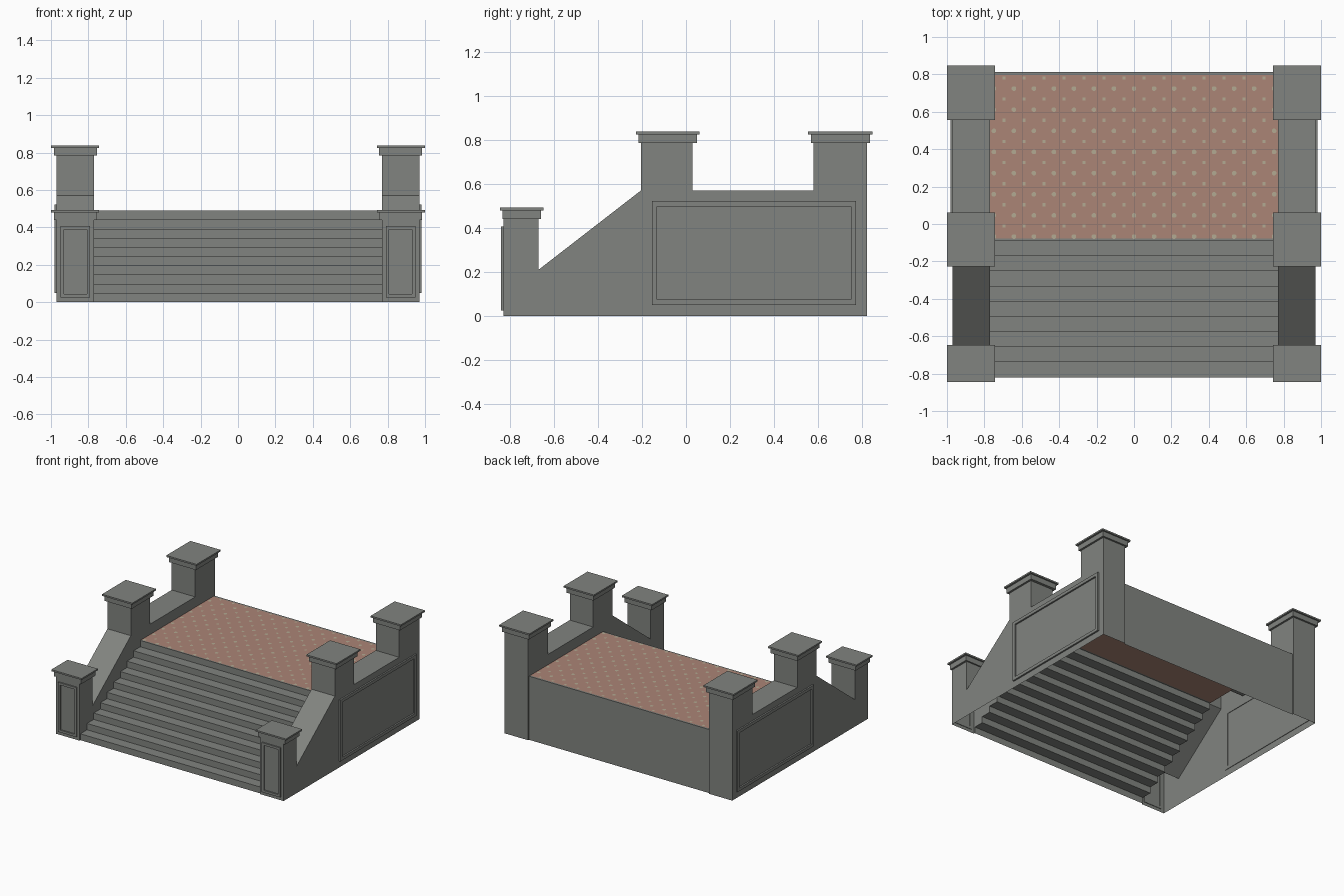
import bpy, bmesh, math

if "Cube" in bpy.data.objects:
    bpy.data.objects.remove(bpy.data.objects["Cube"])


def material(name, rgb):
    m = bpy.data.materials.new(name)
    m.diffuse_color = (*rgb, 1)
    m.use_nodes = True
    m.node_tree.nodes["Principled BSDF"].inputs["Base Color"].default_value = m.diffuse_color
    return m


STONE = material("grey stone", (0.22, 0.23, 0.215))
CLAY = material("terracotta", (0.41, 0.235, 0.18))
INLAY = material("pale inlay", (0.45, 0.40, 0.29))


def finish(name, bm, mat, recalc=False):
    if recalc:
        bmesh.ops.recalc_face_normals(bm, faces=bm.faces)
    me = bpy.data.meshes.new(name)
    bm.to_mesh(me)
    bm.free()
    me.materials.append(mat)
    ob = bpy.data.objects.new(name, me)
    bpy.context.collection.objects.link(ob)
    return ob


def face(bm, pts):
    return bm.faces.new([bm.verts.new(p) for p in pts])


def mirrored(ob):
    m = ob.modifiers.new("mirror", "MIRROR")
    m.use_mirror_merge = False
    return ob


def box(bm, x0, x1, y0, y1, z0, z1):
    vs = bmesh.ops.create_cube(bm, size=1)["verts"]
    for v in vs:
        v.co = ((x0 + x1) / 2 + v.co.x * (x1 - x0),
                (y0 + y1) / 2 + v.co.y * (y1 - y0),
                (z0 + z1) / 2 + v.co.z * (z1 - z0))


N, TOP, XI, XO = 10, 0.49, 0.77, 0.97
Y0, Y1, YB = -0.82, -0.09, 0.812
rise, run = TOP / N, (Y1 - Y0) / (N - 1)

# stair outline in the y-z plane
stairs = []
for i in range(N):
    y = Y0 + i * run
    stairs += [(y, i * rise), (y, (i + 1) * rise)]

# steps: open thin sheet, with a stone nosing at the landing
bm = bmesh.new()
line = stairs + [(Y1 + 0.012, TOP)]
for (ya, za), (yb, zb) in zip(line, line[1:]):
    face(bm, [(-XI, ya, za), (XI, ya, za), (XI, yb, zb), (-XI, yb, zb)])
finish("steps", bm, STONE)

# back wall with its coping strip
bm = bmesh.new()
face(bm, [(XI, YB, 0), (-XI, YB, 0), (-XI, YB, TOP), (XI, YB, TOP)])
face(bm, [(-XI, 0.797, TOP), (XI, 0.797, TOP), (XI, YB, TOP), (-XI, YB, TOP)])
finish("back_wall", bm, STONE)

# landing floor
bm = bmesh.new()
face(bm, [(-XI, Y1 + 0.012, TOP), (XI, Y1 + 0.012, TOP), (XI, 0.797, TOP), (-XI, 0.797, TOP)])
finish("landing_floor", bm, CLAY)

# inlaid dots: rows of larger octagons alternating with small squares
bm = bmesh.new()
for r in range(16):
    y = -0.067 + r * 0.0565
    odd = r % 2
    sides, rad = (4, 0.012) if odd else (8, 0.013)
    for c in range(-7, 8):
        x = c * 0.107 + (0.0535 if odd else 0)
        if abs(x) < 0.755:
            face(bm, [(x + rad * math.cos(math.tau * (k + .5) / sides),
                       y + rad * math.sin(math.tau * (k + .5) / sides),
                       TOP + 0.0006) for k in range(sides)])
finish("floor_inlay", bm, INLAY)

# side walls with piers: hollow, open below, inner face stops at the steps
upper = [(-0.83, 0), (-0.83, 0.45), (-0.67, 0.45), (-0.67, 0.21), (-0.205, 0.57),
         (-0.205, 0.79), (0.03, 0.79), (0.03, 0.57), (0.578, 0.57), (0.578, 0.79),
         (0.822, 0.79), (0.822, 0)]
bm = bmesh.new()
face(bm, [(XO, y, z) for y, z in reversed(upper)])
inner = upper[:-1] + [(0.822, 0), (YB, 0), (YB, TOP)] + stairs[::-1]
face(bm, [(XI, y, z) for y, z in inner])
for (ya, za), (yb, zb) in zip(upper, upper[1:]):
    face(bm, [(XI, ya, za), (XO, ya, za), (XO, yb, zb), (XI, yb, zb)])
mirrored(finish("side_wall", bm, STONE))

# stepped pier caps
bm = bmesh.new()
for ya, yb, z in ((-0.845, -0.647, 0.44), (-0.228, 0.062, 0.785), (0.555, 0.848, 0.785)):
    box(bm, 0.755, 0.985, ya + 0.012, yb - 0.012, z, z + 0.04)
    box(bm, 0.742, 1.0, ya, yb, z + 0.04, z + 0.052)
mirrored(finish("pier_cap", bm, STONE, True))


# raised panel mouldings
def frame(bm, at, a0, a1, b0, b1, w):
    box(bm, *at(a0, a1, b0, b0 + w))
    box(bm, *at(a0, a1, b1 - w, b1))
    box(bm, *at(a0, a0 + w, b0 + w, b1 - w))
    box(bm, *at(a1 - w, a1, b0 + w, b1 - w))


bm = bmesh.new()
frame(bm, lambda a, b, c, d: (XO - 0.004, 0.982, a, b, c, d), -0.155, 0.773, 0.05, 0.522, 0.024)
mirrored(finish("side_panel_frame", bm, STONE, True))
bm = bmesh.new()
frame(bm, lambda a, b, c, d: (a, b, -0.84, -0.826, c, d), 0.79, 0.948, 0.025, 0.407, 0.018)
mirrored(finish("front_panel_frame", bm, STONE, True))
